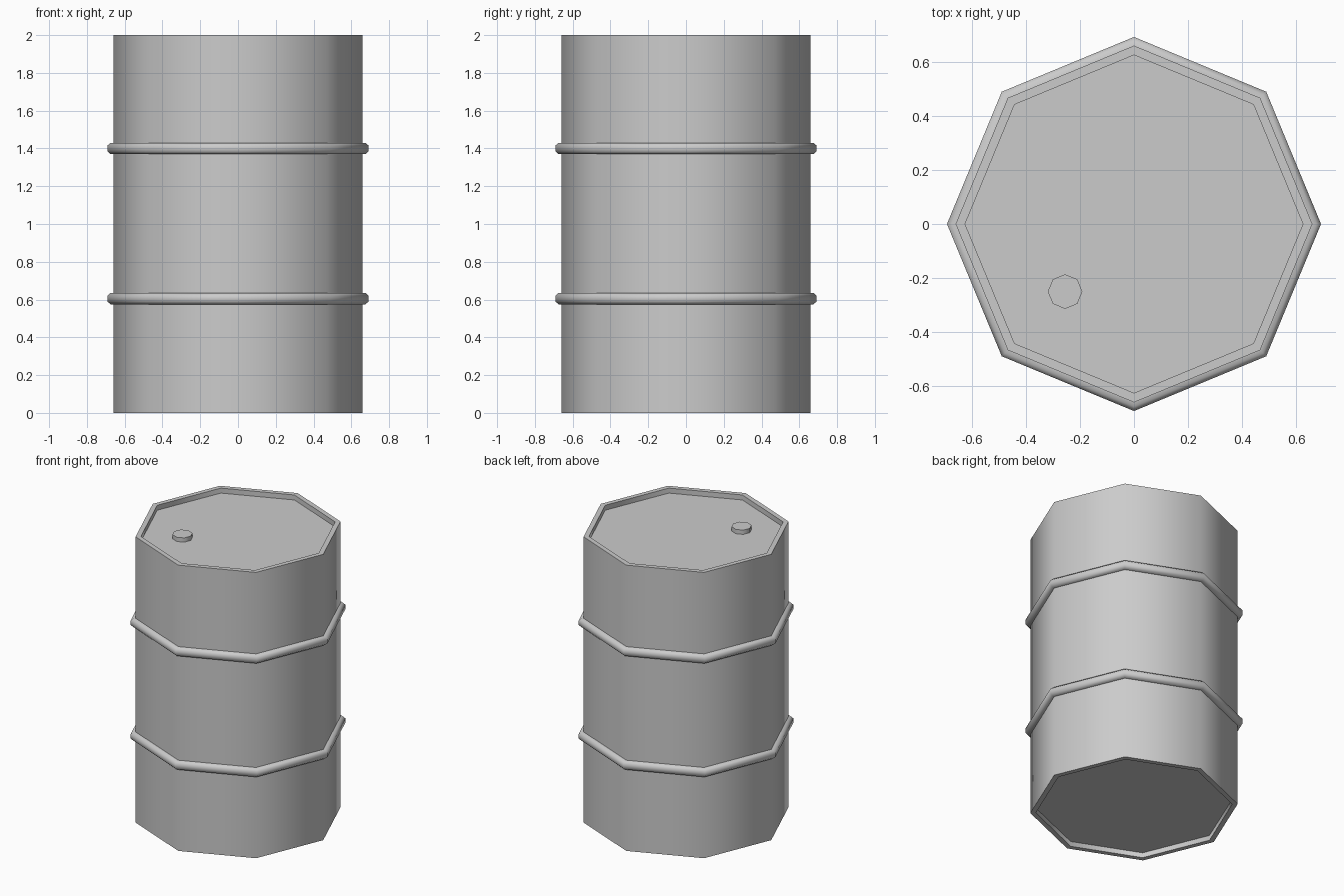
import bpy, bmesh
from math import cos, sin, pi, radians

if "Cube" in bpy.data.objects:
    bpy.data.objects.remove(bpy.data.objects["Cube"])

SIDES = 8


def lathe(name, profile, centre=(0, 0, 0), closed=False, angle=50):
    """Revolve an (r, z) profile into an eight-sided solid."""
    bm = bmesh.new()
    loops = [[bm.verts.new((r * cos(2 * pi * i / SIDES), r * sin(2 * pi * i / SIDES), z))
              for i in range(SIDES)] for r, z in profile]
    pairs = list(zip(loops, loops[1:]))
    if closed:
        pairs.append((loops[-1], loops[0]))
    else:
        bm.faces.new(loops[0])
        bm.faces.new(loops[-1])
    for a, b in pairs:
        for i in range(SIDES):
            j = (i + 1) % SIDES
            bm.faces.new((a[i], a[j], b[j], b[i]))
    bmesh.ops.recalc_face_normals(bm, faces=bm.faces)
    mesh = bpy.data.meshes.new(name)
    bm.to_mesh(mesh)
    bm.free()
    ob = bpy.data.objects.new(name, mesh)
    bpy.context.collection.objects.link(ob)
    ob.location = centre
    bpy.ops.object.select_all(action='DESELECT')
    ob.select_set(True)
    bpy.context.view_layer.objects.active = ob
    bpy.ops.object.shade_smooth_by_angle(angle=radians(angle))
    return ob


# Drum body with raised rims around a recessed base and lid
lathe("drum_body", [(0.625, 0.035), (0.625, 0), (0.66, 0),
                    (0.66, 2), (0.625, 2), (0.625, 1.965)])

# Two rolling hoops
for name, z in (("lower_hoop", 0.605), ("upper_hoop", 1.4)):
    lathe(name, [(0.65, -0.03), (0.675, -0.03), (0.692, -0.015),
                 (0.692, 0.015), (0.675, 0.03), (0.65, 0.03)], (0, 0, z), closed=True)

# Filler cap on the lid
lathe("filler_cap", [(0.064, -0.01), (0.064, 0.03)], (-0.255, -0.25, 1.965))
